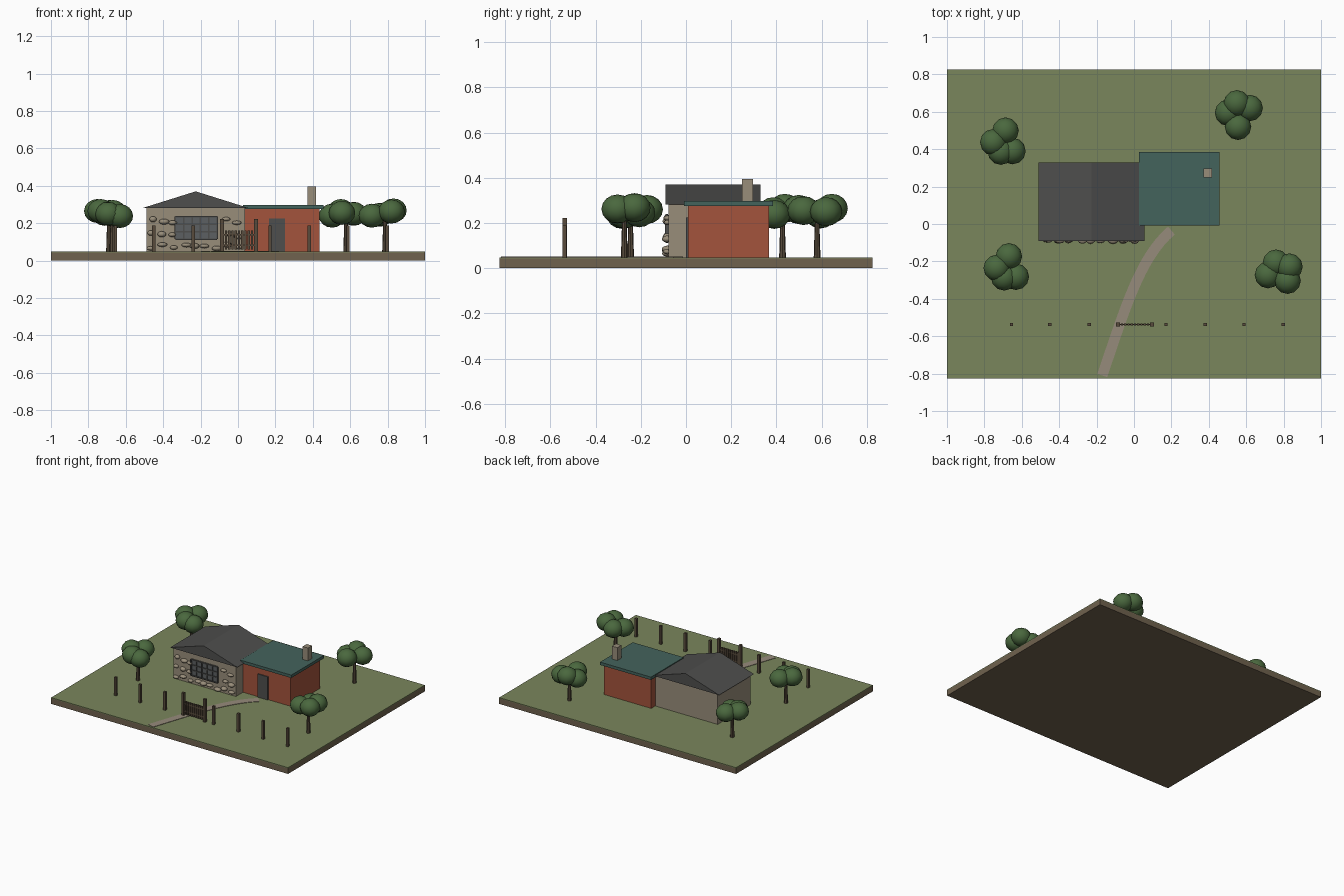
import bpy, bmesh, math, random
from mathutils import Vector

if "Cube" in bpy.data.objects:
    bpy.data.objects.remove(bpy.data.objects["Cube"])

random.seed(4)


def mat(name, r, g, b):
    m = bpy.data.materials.new(name)
    lin = [((c / 255 + 0.055) / 1.055) ** 2.4 for c in (r, g, b)]
    m.diffuse_color = (*lin, 1)
    m.use_nodes = True
    m.node_tree.nodes["Principled BSDF"].inputs["Base Color"].default_value = m.diffuse_color
    return m


GRASS = mat("grass green", 122, 134, 92)
EARTH = mat("earth brown", 112, 98, 78)
STONE = mat("stone tan", 152, 141, 122)
PATH = mat("path beige", 150, 139, 123)
BRICK = mat("brick red", 164, 84, 60)
TEAL = mat("teal roof", 68, 99, 92)
SLATE = mat("slate grey", 78, 78, 77)
WOOD = mat("dark wood", 88, 75, 60)
LEAF = mat("leaf green", 74, 104, 62)
GLASS = mat("window grey", 92, 96, 98)
G = 0.048  # ground level


def finish(name, bm, m, smooth=False):
    bmesh.ops.recalc_face_normals(bm, faces=bm.faces)
    for f in bm.faces:
        f.smooth = smooth
    me = bpy.data.meshes.new(name)
    bm.to_mesh(me)
    bm.free()
    me.materials.append(m)
    ob = bpy.data.objects.new(name, me)
    bpy.context.collection.objects.link(ob)
    return ob


def add_box(bm, x0, x1, y0, y1, z0, z1):
    vs = bmesh.ops.create_cube(bm, size=1)["verts"]
    for v in vs:
        v.co = ((x0 + x1) / 2 + v.co.x * (x1 - x0),
                (y0 + y1) / 2 + v.co.y * (y1 - y0),
                (z0 + z1) / 2 + v.co.z * (z1 - z0))


def boxes(name, m, *dims):
    bm = bmesh.new()
    for d in dims:
        add_box(bm, *d)
    return finish(name, bm, m)


def add_ball(bm, c, r, u=12, v=8):
    vs = bmesh.ops.create_uvsphere(bm, u_segments=u, v_segments=v, radius=1)["verts"]
    for p in vs:
        p.co = Vector(c) + Vector((p.co.x * r[0], p.co.y * r[1], p.co.z * r[2]))


# Ground slab
boxes("earth_slab", EARTH, (-1, 1, -0.825, 0.825, 0, 0.042))
boxes("grass_top", GRASS, (-1, 1, -0.825, 0.825, 0.042, G))

# Curved garden path
ctrl = [Vector(p) for p in ((-0.17, -0.81), (-0.05, -0.46), (0.03, -0.18), (0.2, -0.035))]
bm = bmesh.new()
rows = []
for i in range(17):
    t = i / 16
    b = [(1 - t) ** 3, 3 * t * (1 - t) ** 2, 3 * t * t * (1 - t), t ** 3]
    d = [-(1 - t) ** 2, (1 - t) * (1 - 3 * t), t * (2 - 3 * t), t * t]
    p = sum((c * w for c, w in zip(ctrl, b)), Vector((0, 0)))
    tan = sum((c * w for c, w in zip(ctrl, d)), Vector((0, 0))).normalized()
    n = Vector((-tan.y, tan.x)) * 0.028
    rows.append([bm.verts.new((*(p + n * s), z)) for s, z in
                 ((1, G - 0.002), (1, G + 0.003), (-1, G + 0.003), (-1, G - 0.002))])
for a, c in zip(rows, rows[1:]):
    for k in range(4):
        bm.faces.new((a[k], a[(k + 1) % 4], c[(k + 1) % 4], c[k]))
bm.faces.new(rows[0])
bm.faces.new(rows[-1])
finish("garden_path", bm, PATH)

# Stone house with a gabled slate roof
boxes("stone_walls", STONE, (-0.49, 0.037, -0.078, 0.318, G, 0.282))
bm = bmesh.new()
ends = [[bm.verts.new((x, y, z)) for x, z in ((-0.51, 0.281), (0.057, 0.281), (-0.226, 0.37))]
        for y in (-0.091, 0.329)]
for e in ends:
    bm.faces.new(e)
for k in range(3):
    j = (k + 1) % 3
    bm.faces.new((ends[0][k], ends[0][j], ends[1][j], ends[1][k]))
finish("gable_roof", bm, SLATE)

# Rounded stones set in the front wall
bm = bmesh.new()
for z in (0.075, 0.14, 0.21):
    for i in range(9):
        x = -0.46 + i * 0.058 + random.uniform(-0.012, 0.012)
        zz = z + random.uniform(-0.012, 0.012)
        if -0.345 < x < -0.1 and zz > 0.105:
            continue
        add_ball(bm, (x, -0.082, zz),
                 (random.uniform(0.02, 0.03), random.uniform(0.015, 0.026),
                  random.uniform(0.011, 0.016)), 10, 6)
finish("wall_stones", bm, STONE, True)

# Lattice window
WX0, WX1, WZ0, WZ1 = -0.335, -0.112, 0.115, 0.235
boxes("window_glass", GLASS, (WX0, WX1, -0.085, -0.077, WZ0, WZ1))
bars = []
for i in range(6):
    x = WX0 + (WX1 - WX0) * i / 5
    bars.append((x - 0.004, x + 0.004, -0.092, -0.08, WZ0, WZ1))
for i in range(4):
    z = WZ0 + (WZ1 - WZ0) * i / 3
    bars.append((WX0, WX1, -0.091, -0.08, z - 0.004, z + 0.004))
boxes("window_bars", SLATE, *bars)

# Brick annex with flat roof, door and chimney
boxes("brick_walls", BRICK, (0.037, 0.437, 0.008, 0.367, G, 0.276))
boxes("flat_roof", TEAL, (0.026, 0.456, -0.009, 0.386, 0.275, 0.297))
boxes("door", SLATE, (0.165, 0.25, 0.0, 0.009, G, 0.225))
boxes("chimney", STONE, (0.372, 0.417, 0.248, 0.297, 0.29, 0.395))

# Fence posts and slatted gate
FY = -0.537
posts = [(x - 0.009, x + 0.009, FY - 0.009, FY + 0.009, G, 0.188)
         for x in (-0.655, -0.45, -0.24, 0.171, 0.38, 0.588, 0.797)]
boxes("fence_posts", WOOD, *posts)
boxes("gate_posts", WOOD, *[(x - 0.01, x + 0.01, FY - 0.01, FY + 0.01, G, 0.222)
                            for x in (-0.086, 0.096)])
slats = [(x - 0.006, x + 0.006, FY - 0.005, FY + 0.005, 0.06, 0.16)
         for x in [-0.064 + i * 0.0173 for i in range(9)]]
rails = [(-0.08, 0.09, FY - 0.003, FY + 0.003, z - 0.005, z + 0.005) for z in (0.082, 0.138)]
boxes("garden_gate", WOOD, *slats, *rails)

# Trees: trunk position followed by crown ball centres
LEFT = ((0.003, 0.072, 0.26), (-0.062, 0.01, 0.265), (0.04, -0.037, 0.238), (-0.022, -0.04, 0.25))
TREES = {
    "back_left": (-0.69, 0.427, LEFT),
    "front_left": (-0.672, -0.245, LEFT),
    "back_right": (0.578, 0.58, ((-0.028, 0.065, 0.265), (0.04, 0.04, 0.25),
                                 (-0.022, -0.06, 0.255), (-0.075, 0.015, 0.24))),
    "front_right": (0.786, -0.273, ((-0.027, 0.066, 0.245), (0.045, 0.045, 0.268),
                                    (-0.07, 0.0, 0.24), (0.035, -0.03, 0.262))),
}
for name, (x, y, balls) in TREES.items():
    bm = bmesh.new()
    vs = bmesh.ops.create_cone(bm, cap_ends=True, segments=8, radius1=0.015,
                               radius2=0.009, depth=0.19)["verts"]
    for v in vs:
        v.co += Vector((x, y, G + 0.095))
    finish(name + "_trunk", bm, WOOD)
    bm = bmesh.new()
    for dx, dy, z in balls:
        add_ball(bm, (x + dx, y + dy, z), (0.071, 0.071, 0.064))
    finish(name + "_crown", bm, LEAF, True)
